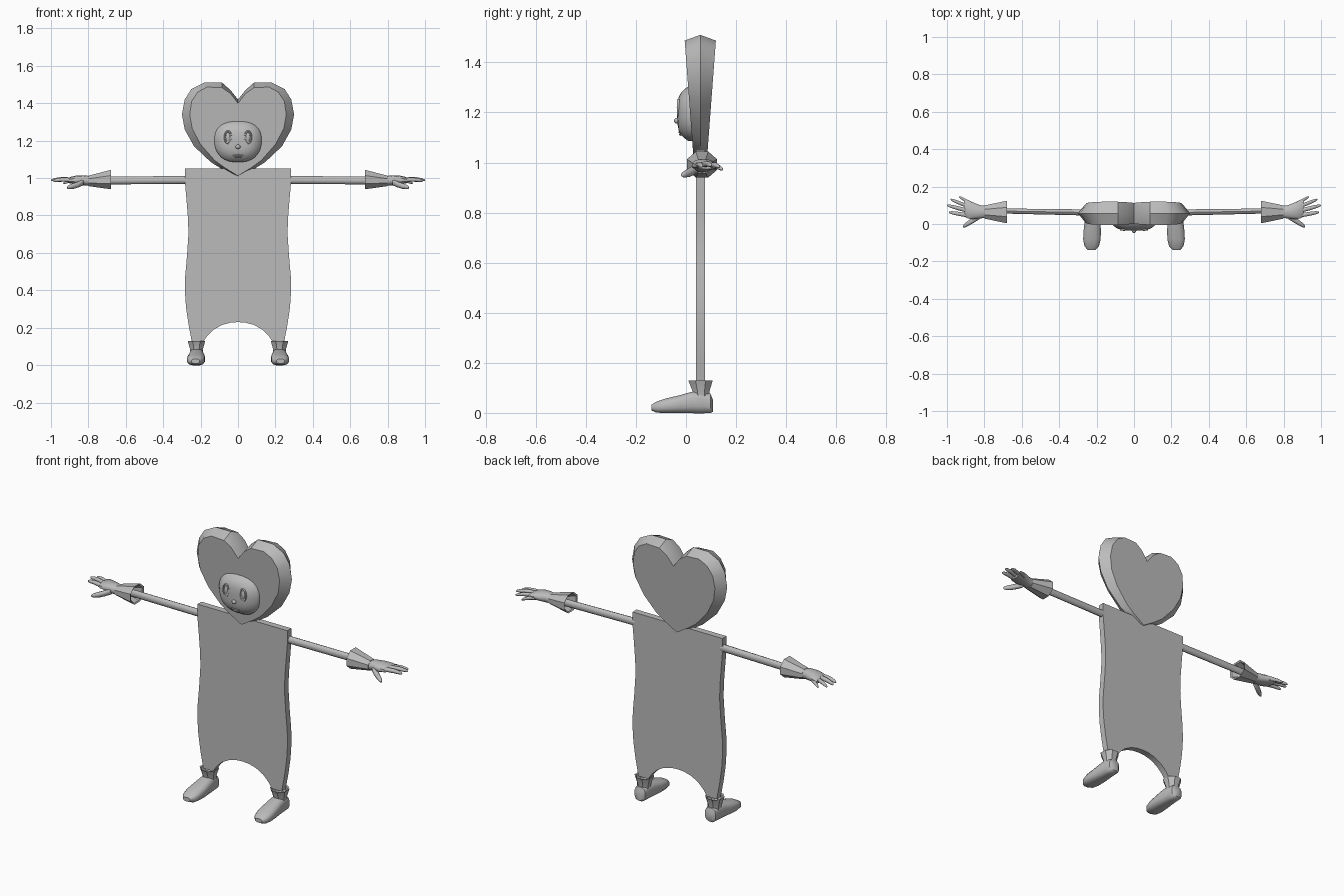
import bpy, bmesh, math
from mathutils import Vector

if "Cube" in bpy.data.objects:
    bpy.data.objects.remove(bpy.data.objects["Cube"])

grey = bpy.data.materials.new("plain_grey")
grey.diffuse_color = (0.5, 0.5, 0.5, 1)
grey.use_nodes = True
grey.node_tree.nodes["Principled BSDF"].inputs["Base Color"].default_value = grey.diffuse_color


def finish(obj, mirror=False, angle=40):
    """Material, edge-aware smoothing and optional left/right mirror."""
    obj.data.materials.append(grey)
    bpy.ops.object.select_all(action='DESELECT')
    obj.select_set(True)
    bpy.context.view_layer.objects.active = obj
    bpy.ops.object.shade_smooth_by_angle(angle=math.radians(angle))
    if mirror:
        m = obj.modifiers.new("mirror", 'MIRROR')
        m.use_axis[0] = True
        m.use_mirror_merge = False
    return obj


def loft(name, rings, mirror=False, angle=40):
    """Skin a list of equal-length rings and cap both ends."""
    bm = bmesh.new()
    vs = [[bm.verts.new(p) for p in r] for r in rings]
    n = len(vs[0])
    for a, b in zip(vs, vs[1:]):
        for i in range(n):
            j = (i + 1) % n
            bm.faces.new((a[i], a[j], b[j], b[i]))
    bm.faces.new(vs[0][::-1])
    bm.faces.new(vs[-1])
    bmesh.ops.recalc_face_normals(bm, faces=bm.faces)
    me = bpy.data.meshes.new(name)
    bm.to_mesh(me)
    bm.free()
    obj = bpy.data.objects.new(name, me)
    bpy.context.collection.objects.link(obj)
    return finish(obj, mirror, angle)


def oval(axis, c, r1, r2, n=8, power=1.0, turn=0.5):
    """Ring around axis x, y or z; power below 1 makes it boxier."""
    pts = []
    for i in range(n):
        a = 2 * math.pi * (i + turn) / n
        u, v = (math.copysign(abs(t) ** power, t) for t in (math.cos(a), math.sin(a)))
        u, v = u * r1, v * r2
        off = {'x': (0, u, v), 'y': (u, 0, v), 'z': (u, v, 0)}[axis]
        pts.append(Vector(c) + Vector(off))
    return pts


def blob(name, loc, scale, mirror=False):
    """Small ellipsoid."""
    bm = bmesh.new()
    bmesh.ops.create_uvsphere(bm, u_segments=12, v_segments=8, radius=1)
    for v in bm.verts:
        v.co = Vector(loc) + v.co * Vector(scale)
    me = bpy.data.meshes.new(name)
    bm.to_mesh(me)
    bm.free()
    obj = bpy.data.objects.new(name, me)
    bpy.context.collection.objects.link(obj)
    return finish(obj, mirror, 60)


def both_sides(half):
    """Close a half outline that starts and ends on x = 0."""
    return half + [(-x, z) for x, z in half[-2:0:-1]]


# Body: flat plate with wavy sides and an arch between the legs
body_half = [(0, 1.05), (.283, 1.05), (.283, .97), (.275, .88), (.267, .78),
             (.265, .7), (.273, .58), (.282, .48), (.284, .4), (.278, .31),
             (.265, .22), (.247, .125), (.185, .125), (.165, .155), (.13, .19),
             (.085, .215), (.04, .227), (0, .23)]
body = both_sides(body_half)
loft("body", [[(x, y, z) for x, z in body] for y in (.04, .076)], angle=30)

# Heart-shaped hood: wide middle outline, smaller tapered front and back
outer = both_sides([(0, 1.42), (.04, 1.47), (.085, 1.51), (.18, 1.51), (.25, 1.475),
                    (.285, 1.42), (.3, 1.34), (.285, 1.26), (.235, 1.17),
                    (.145, 1.085), (.08, 1.045), (0, 1.01)])
inner = both_sides([(0, 1.4), (.04, 1.452), (.085, 1.483), (.165, 1.487), (.215, 1.46),
                    (.248, 1.41), (.258, 1.34), (.245, 1.265), (.2, 1.18),
                    (.125, 1.095), (.07, 1.055), (0, 1.012)])


def heart_face(side):
    return [(x, .057 + side * (.028 + .075 * (z - 1.03)), z) for x, z in inner]


loft("heart_hood", [heart_face(-1), [(x, .057, z) for x, z in outer], heart_face(1)],
     angle=35)


# Face: domed rounded mask with a slightly narrower jaw
def face_ring(r, y):
    pts = oval('y', (0, y, 1.195), .127 * r, .11 * r, 28, .8)
    for p in pts:
        p.x *= 1 + .7 * min(0, p.z - 1.2)
    return pts


loft("face", [face_ring(1, .05)] +
     [face_ring(r, -.035 + .045 * r ** 4) for r in (1, .95, .87, .75, .6, .4, .15)],
     angle=60)

# Eyes: raised oval rim around an eyeball
bm = bmesh.new()
N, M = 20, 6
grid = [[bm.verts.new((.053 + (.018 + .005 * math.cos(b)) * math.cos(a),
                       -.030 + .006 * math.sin(b),
                       1.218 + (.032 + .005 * math.cos(b)) * math.sin(a)))
         for b in (2 * math.pi * j / M for j in range(M))]
        for a in (2 * math.pi * i / N for i in range(N))]
for i in range(N):
    for j in range(M):
        k, l = (i + 1) % N, (j + 1) % M
        bm.faces.new((grid[i][j], grid[k][j], grid[k][l], grid[i][l]))
bmesh.ops.recalc_face_normals(bm, faces=bm.faces)
rim_mesh = bpy.data.meshes.new("eye_rim")
bm.to_mesh(rim_mesh)
bm.free()
rim = bpy.data.objects.new("eye_rim", rim_mesh)
bpy.context.collection.objects.link(rim)
finish(rim, True, 60)
blob("eyeball", (.053, -.03, 1.218), (.012, .007, .024), True)

# Nose and lips
blob("nose", (0, -.034, 1.167), (.013, .014, .012))
blob("upper_lip", (0, -.023, 1.121), (.029, .007, .005))
blob("lower_lip", (0, -.021, 1.112), (.02, .007, .005))

# Arms
loft("arm", [oval('x', (.27, .062, .99), .017, .021, 10),
             oval('x', (.73, .07, .987), .014, .021, 10)], True)

# Flared sleeve cuffs, hollow at the arm end
loft("sleeve_cuff", [oval('x', (.74, .066, .99), .035, .025),
                     oval('x', (.685, .064, .991), .055, .048),
                     oval('x', (.68, .064, .992), .065, .056),
                     oval('x', (.80, .064, .985), .038, .03)], True, 25)

# Palm
loft("palm", [oval('x', (x, y, z), ry, rz, 10, .85) for x, y, z, ry, rz in (
    (.79, .064, .985, .034, .025), (.82, .065, .988, .036, .027),
    (.86, .07, .99, .047, .024), (.89, .078, .989, .05, .019),
    (.91, .083, .986, .044, .012))], True, 50)


# Fingers and thumb: tapered tubes along a straight line with a slight bend
def finger(name, a, b, r, bend):
    a, b = Vector(a), Vector(b)
    rings = []
    for t, s in ((0, 1), (.3, 1), (.6, .95), (.85, .75), (.97, .45), (1, .12)):
        c = a.lerp(b, t)
        c.z += bend * math.sin(math.pi * t)
        rings.append(oval('x', c, r * s, r * s, 8))
    loft(name, rings, True, 60)


finger("index_finger", (.88, .045, .987), (.99, .063, .985), .012, .006)
finger("middle_finger", (.885, .07, .99), (1.0, .1, .988), .012, .006)
finger("ring_finger", (.885, .093, .988), (.982, .132, .982), .011, .006)
finger("little_finger", (.87, .11, .984), (.935, .145, .972), .010, .005)
finger("thumb", (.825, .042, .978), (.915, -.014, .95), .017, -.004)

# Shoes: lofted from heel to toe (y, half width, sole, top, x centre)
shoe = ((.108, .02, .006, .05, .222), (.098, .034, .0, .075, .222),
        (.06, .038, .0, .088, .222), (.02, .042, .0, .082, .222),
        (-.03, .047, .0, .068, .223), (-.08, .048, .0, .057, .225),
        (-.118, .04, .002, .044, .226), (-.138, .022, .01, .032, .227))
loft("shoe", [oval('y', (x, y, (lo + hi) / 2), w, (hi - lo) / 2 * 1.06, 12, .7)
              for y, w, lo, hi, x in shoe], True, 45)

# Ankle cuffs, flared upward and hollow at the top
loft("ankle_cuff", [oval('z', (.222, .06, .06), .036, .036),
                    oval('z', (.222, .06, .085), .037, .036),
                    oval('z', (.222, .058, .13), .051, .053),
                    oval('z', (.222, .058, .127), .044, .045),
                    oval('z', (.222, .058, .1), .032, .032)], True, 25)
